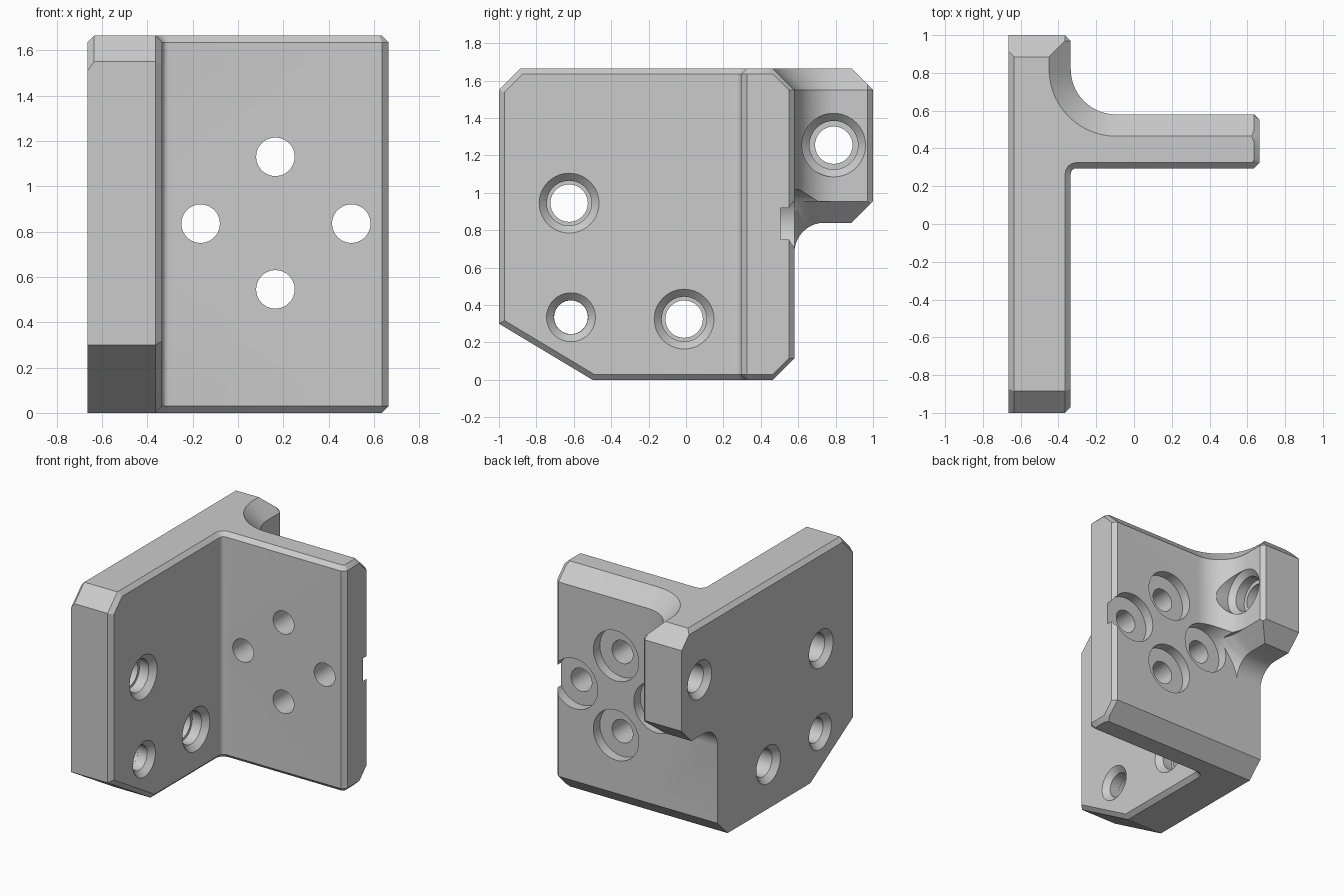
import bpy
import bmesh
from math import sin, cos, pi, radians
from mathutils import Vector

cube = bpy.data.objects.get("Cube")
if cube:
    bpy.data.objects.remove(cube)

grey = bpy.data.materials.new("light grey")
grey.use_nodes = True
grey.diffuse_color = (0.6, 0.6, 0.6, 1)
grey.node_tree.nodes["Principled BSDF"].inputs["Base Color"].default_value = (0.6, 0.6, 0.6, 1)


def finish(name, bm):
    bmesh.ops.recalc_face_normals(bm, faces=bm.faces[:])
    mesh = bpy.data.meshes.new(name)
    bm.to_mesh(mesh)
    bm.free()
    mesh.materials.append(grey)
    obj = bpy.data.objects.new(name, mesh)
    bpy.context.scene.collection.objects.link(obj)
    return obj


def convex(name, x, y, z, planes):
    """Box trimmed by half spaces; each plane keeps normal . p <= distance."""
    bm = bmesh.new()
    bmesh.ops.create_cube(bm, size=1)
    for v in bm.verts:
        v.co = [r[0] if c < 0 else r[1] for c, r in zip(v.co, (x, y, z))]
    for normal, distance in planes:
        n = Vector(normal)
        bmesh.ops.bisect_plane(bm, geom=bm.verts[:] + bm.edges[:] + bm.faces[:], dist=1e-6,
                               plane_co=n * distance / n.length_squared, plane_no=n,
                               clear_outer=True)
        rim = [e for e in bm.edges if e.is_boundary]
        if rim:
            bmesh.ops.holes_fill(bm, edges=rim)
    return finish(name, bm)


def loft(name, rings):
    """Closed solid through rings that share one point count."""
    bm = bmesh.new()
    loops = [[bm.verts.new(p) for p in ring] for ring in rings]
    for lower, upper in zip(loops, loops[1:]):
        for i in range(len(lower)):
            bm.faces.new((lower[i - 1], lower[i], upper[i], upper[i - 1]))
    bm.faces.new(loops[0])
    bm.faces.new(loops[-1])
    return finish(name, bm)


def turned(name, axis, u, v, profile, sides=40):
    """Round cutter along x or y; profile lists (position, radius)."""
    rings = []
    for pos, r in profile:
        ring = []
        for i in range(sides):
            a, b = u + r * cos(2 * pi * i / sides), v + r * sin(2 * pi * i / sides)
            ring.append((pos, a, b) if axis == "x" else (a, pos, b))
        rings.append(ring)
    return loft(name, rings)


def carve(obj, cutters):
    for cutter in cutters:
        cutter.hide_render = True
        mod = obj.modifiers.new(cutter.name, "BOOLEAN")
        mod.operation = "DIFFERENCE"
        mod.solver = "EXACT"
        mod.object = cutter
    bpy.context.view_layer.update()
    graph = bpy.context.evaluated_depsgraph_get()
    mesh = bpy.data.meshes.new_from_object(obj.evaluated_get(graph))
    obj.modifiers.clear()
    obj.data = mesh
    for cutter in cutters:
        bpy.data.objects.remove(cutter)


def arc(cx, cy, r, start, end, steps):
    angles = [radians(start + (end - start) * i / steps) for i in range(steps + 1)]
    return [(cx + r * cos(t), cy + r * sin(t)) for t in angles]


LEFT, INNER, RIGHT = -0.665, -0.335, 0.665
FRONT, BACK, TOP = 0.295, 0.58, 1.665
SEAM, EDGE, BIG = 0.2, 0.03, 0.115

# Front part of the side plate, with sloped corners and chamfered edges
h = 0.5 ** 0.5
slopes = [((0, -h, h), 2.55 * h), ((0, -0.5145, -0.8575), 0.2572)]
upper = [((0, 0, 1), TOP), slopes[0]]
rims = upper + [slopes[1], ((0, -1, 0), 1), ((0, 0, -1), 0)]
planes = slopes[:]
planes += [((1, n[1], n[2]), INNER + d - EDGE) for n, d in rims]
planes += [((-1, n[1], n[2]), -LEFT + d - EDGE) for n, d in upper]
side_plate = convex("side_plate", (LEFT, INNER), (-1, SEAM), (0, TOP), planes)


def screw_hole(y, z, r, step, mouth):
    profile = [(LEFT - 0.01, r + 0.05), (LEFT + 0.04, r), (-0.45, r), (-0.45, step),
               (INNER - 0.04, step)]
    return turned("screw_hole", "x", y, z, profile + mouth)


def flared(step):
    return [(INNER + 0.01, step + 0.05)]


carve(side_plate, [
    screw_hole(-0.625, 0.945, 0.1, 0.12, flared(0.12)),
    screw_hole(-0.01, 0.325, 0.1, 0.12, flared(0.12)),
    screw_hole(-0.615, 0.335, 0.09, 0.091, flared(0.091)),
])


# Back plate with the filleted ear, as one plan outline lofted upward
def plan(z, a, b, c):
    k = 0.41 * a
    pts = [(LEFT + c, SEAM), (INNER - a, SEAM)]
    pts += arc(INNER + EDGE, FRONT - EDGE, EDGE + a, 180, 90, 4)
    pts += [(RIGHT - EDGE - k, FRONT + a), (RIGHT - a, FRONT + EDGE + k),
            (RIGHT - a, BACK - EDGE - b), (RIGHT - EDGE - k, BACK - b)]
    pts += arc(INNER + 0.24, BACK + 0.24, 0.24 + b, 270, 180, 14)
    pts += [(INNER - b, 1 - EDGE), (INNER - EDGE - b, 1), (LEFT + c, 1)]
    return [(x, y, z) for x, y in pts]


back_plate = loft("back_plate", [
    plan(0, EDGE, BIG, 0), plan(EDGE, 0, BIG - EDGE, 0), plan(BIG, 0, 0, 0),
    plan(TOP - BIG, 0, 0, 0), plan(TOP - EDGE, 0, BIG - EDGE, 0), plan(TOP, EDGE, BIG, EDGE)])


# Rounded clearance below the ear; flare widens it along x
def under_ear(name, x, y, z, flare):
    cy, cz, r = 0.74, 0.68, 0.16
    planes = []
    for i in range(13):
        t = radians(90 * i / 12)
        n = (-flare, -cos(t), sin(t))
        planes.append((n, r + 0.45 * flare - cy * cos(t) + cz * sin(t)))
    return convex(name, x, y, z, planes)


wide = (-0.8, 0.8)
carve(back_plate, [
    under_ear("ear_clearance", wide, (BACK - 0.001, 1.2), (-0.2, 0.84), 0),
    under_ear("ear_underside_chamfer", (-0.45, 0.1), (BACK + 0.0005, 1.25), (0.2, 0.955), 1),
    convex("ear_low_corner", wide, (0.85, 1.3), (0.8, 1.25), [((0, -1, 1), -0.045)]),
    convex("ear_top_corner", wide, (0.8, 1.3), (1.4, 1.8), [((0, -1, -1), -2.55)]),
    convex("bottom_chamfer", wide, (0.35, 0.7), (-0.1, 0.2), [((0, -1, 1), -0.464)]),
    screw_hole(0.79, 1.255, 0.1, 0.13, [(INNER, 0.17), (0.1, 0.17)]),
] + [
    turned("bolt_hole", "y", x, z, [(0.1, 0.085), (0.505, 0.085), (0.505, 0.185), (1.15, 0.185)])
    for x, z in ((0.165, 1.13), (0.165, 0.545), (-0.165, 0.835), (0.5, 0.835))
])

# Smooth the round surfaces and keep the chamfers crisp
bpy.ops.object.select_all(action="DESELECT")
for part in (side_plate, back_plate):
    part.select_set(True)
bpy.context.view_layer.objects.active = back_plate
bpy.ops.object.shade_smooth_by_angle(angle=radians(25))
